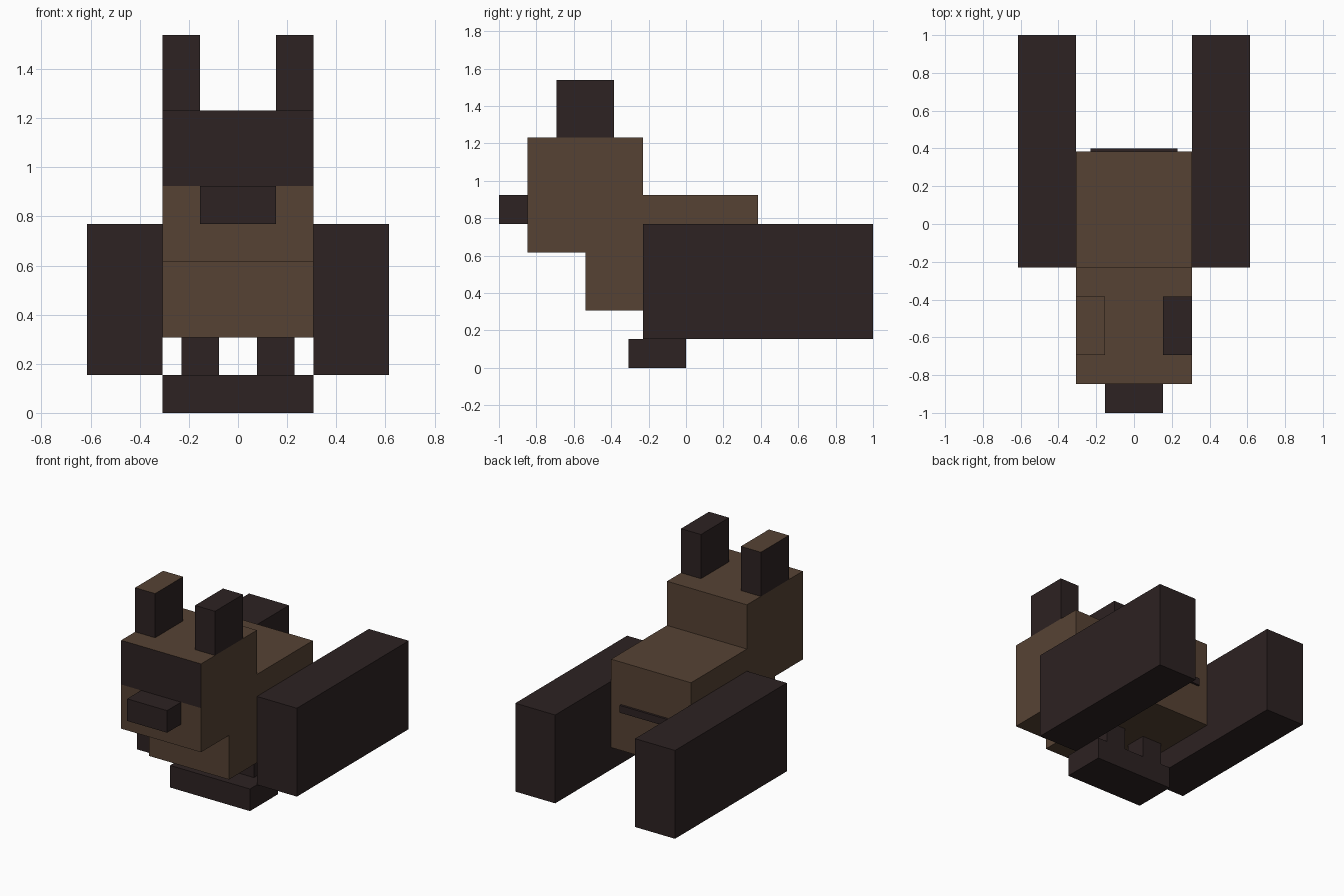
import bpy, bmesh
from mathutils import Vector

cube = bpy.data.objects.get("Cube")
if cube:
    bpy.data.objects.remove(cube, do_unlink=True)

U = 2 / 13  # one block unit


def material(name, rgb):
    m = bpy.data.materials.new(name)
    m.use_nodes = True
    m.diffuse_color = (*rgb, 1)
    bsdf = m.node_tree.nodes["Principled BSDF"]
    bsdf.inputs["Base Color"].default_value = (*rgb, 1)
    bsdf.inputs["Roughness"].default_value = 0.9
    return m


BROWN = material("warm brown", (0.094, 0.055, 0.034))
DARK = material("dark umber", (0.026, 0.016, 0.016))


def box(name, x, y, z, mats, cut_z=None, rule=None):
    """Box from (min, max) ranges in block units; faces matching the rule use the second material."""
    bm = bmesh.new()
    bmesh.ops.create_cube(bm, size=1)
    for v in bm.verts:
        v.co = Vector([U * (r[0] if c < 0 else r[1]) for c, r in zip(v.co, (x, y, z))])
    if cut_z is not None:
        bmesh.ops.bisect_plane(bm, geom=bm.verts[:] + bm.edges[:] + bm.faces[:],
                               plane_co=(0, 0, cut_z * U), plane_no=(0, 0, 1))
    bm.normal_update()
    if rule:
        for f in bm.faces:
            f.material_index = int(rule(f.normal, f.calc_center_median() / U))
    mesh = bpy.data.meshes.new(name)
    bm.to_mesh(mesh)
    bm.free()
    for m in mats:
        mesh.materials.append(m)
    obj = bpy.data.objects.new(name, mesh)
    bpy.context.collection.objects.link(obj)
    return obj


# Body, and head with a dark forehead on its front face
box("body", (-2, 2), (-3.5, 2.5), (2, 6), [BROWN])
box("head", (-2, 2), (-5.5, -1.5), (4, 8), [BROWN, DARK], cut_z=6,
    rule=lambda n, c: n.y < -0.5 and c.z > 6)
box("snout", (-1, 1), (-6.5, -5.5), (5, 6), [DARK])

# Paired parts; only the right ear has a brown tip
for side, s in (("left", 1), ("right", -1)):
    def span(a, b):
        return tuple(sorted((a * s, b * s)))
    box(side + "_ear", span(1, 2), (-4.5, -2.5), (8, 10), [DARK, BROWN],
        rule=lambda n, c: s < 0 and n.z > 0.5)
    box(side + "_wing", span(2, 4), (-1.5, 6.5), (1, 5), [DARK])
    box(side + "_leg", span(0.5, 1.5), (-1, 0), (1, 2), [DARK])

# Joined feet and the thin tail ridge
box("feet", (-2, 2), (-2, 0), (0, 1), [DARK])
box("tail", (-1.5, 1.5), (2.5, 2.6), (3.75, 4.08), [DARK])
